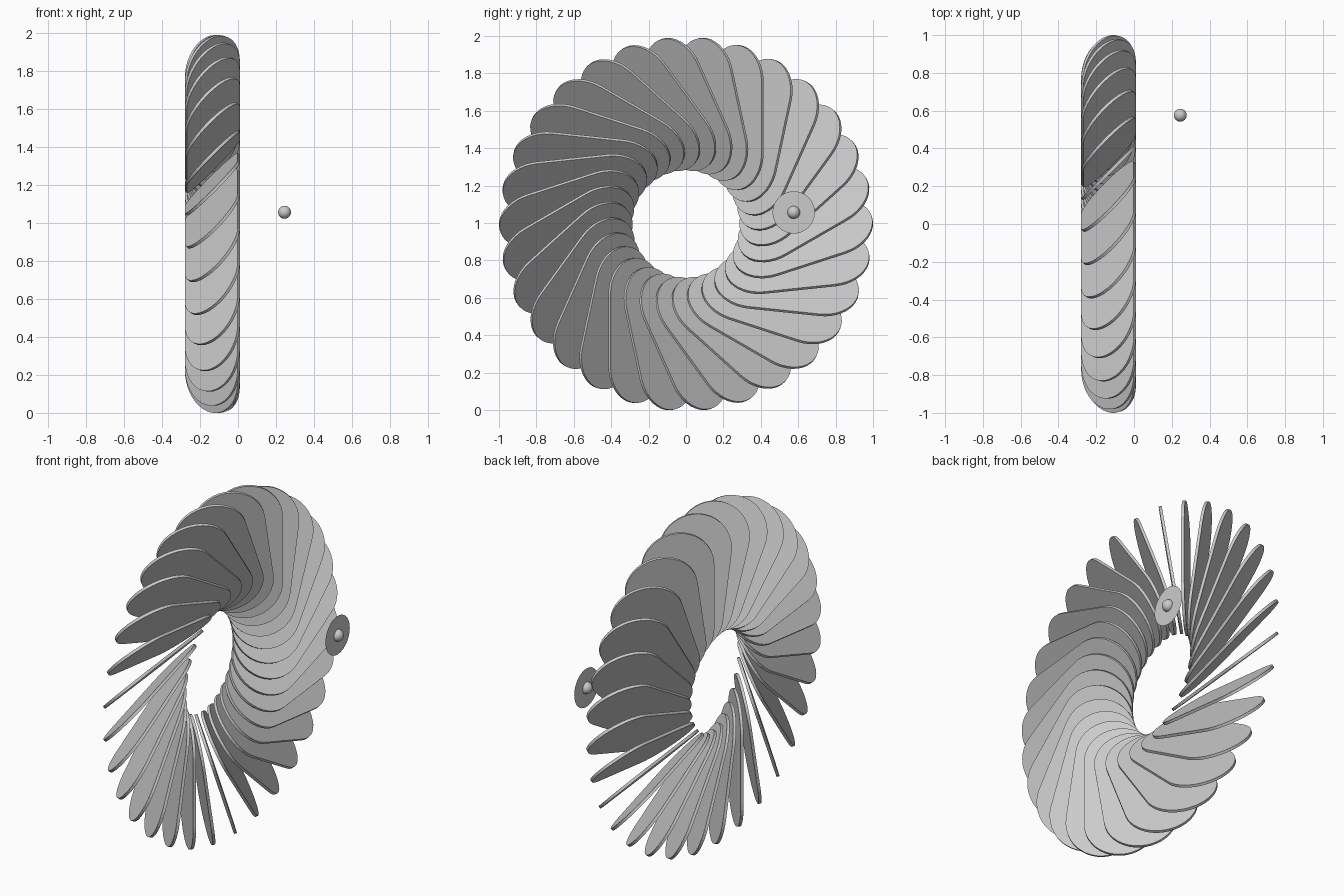
import bpy, bmesh
from math import pi, sin, cos
from mathutils import Matrix, Vector

if "Cube" in bpy.data.objects:
    bpy.data.objects.remove(bpy.data.objects["Cube"])

COUNT = 30          # blades in the ring
HALF_W = 0.197      # half width of a blade
THICK = 0.016
CAPS = 20           # segments per rounded end
INNER, OUTER = 0.379, 0.76    # centres of the rounded ends
OFFSET = 0.27       # sideways offset of blade axis from ring centre
CENTRE = Vector((-0.135, 0, 0.995))


def finish(name, bm):
    bmesh.ops.recalc_face_normals(bm, faces=bm.faces)
    me = bpy.data.meshes.new(name)
    bm.to_mesh(me)
    bm.free()
    ob = bpy.data.objects.new(name, me)
    bpy.context.collection.objects.link(ob)
    return ob


# one blade: flat stadium plate, long axis z, width along x
def add_blade(bm, matrix):
    outline = []
    for i in range(CAPS + 1):
        a = pi * i / CAPS
        outline.append((HALF_W * cos(a), OUTER + HALF_W * sin(a)))
    for i in range(CAPS + 1):
        a = pi + pi * i / CAPS
        outline.append((HALF_W * cos(a), INNER + HALF_W * sin(a)))
    rings = [[bm.verts.new(matrix @ Vector((x, y, z))) for x, z in outline]
             for y in (-THICK / 2, THICK / 2)]
    bm.faces.new(rings[0])
    bm.faces.new(rings[1][::-1])
    n = len(outline)
    for i in range(n):
        j = (i + 1) % n
        bm.faces.new((rings[0][i], rings[1][i], rings[1][j], rings[0][j]))


# ring of pitched, swept blades around the x axis
bm = bmesh.new()
pitch = Matrix.Translation((0, OFFSET, 0)) @ Matrix.Rotation(pi / 4, 4, 'Z')
for k in range(COUNT):
    add_blade(bm, Matrix.Translation(CENTRE)
              @ Matrix.Rotation(2 * pi * k / COUNT, 4, 'X') @ pitch)
ring = finish("blade_ring", bm)

# small ball floating beside the ring
spot = Matrix.Translation((0.245, 0.576, 1.057))
bm = bmesh.new()
bmesh.ops.create_uvsphere(bm, u_segments=32, v_segments=16, radius=0.034, matrix=spot)
for f in bm.faces:
    f.smooth = True
finish("ball", bm)

# paper-thin disc around the ball
bm = bmesh.new()
bmesh.ops.create_circle(bm, cap_ends=True, segments=48, radius=0.113,
                        matrix=spot @ Matrix.Rotation(pi / 2, 4, 'Y'))
finish("disc", bm)
